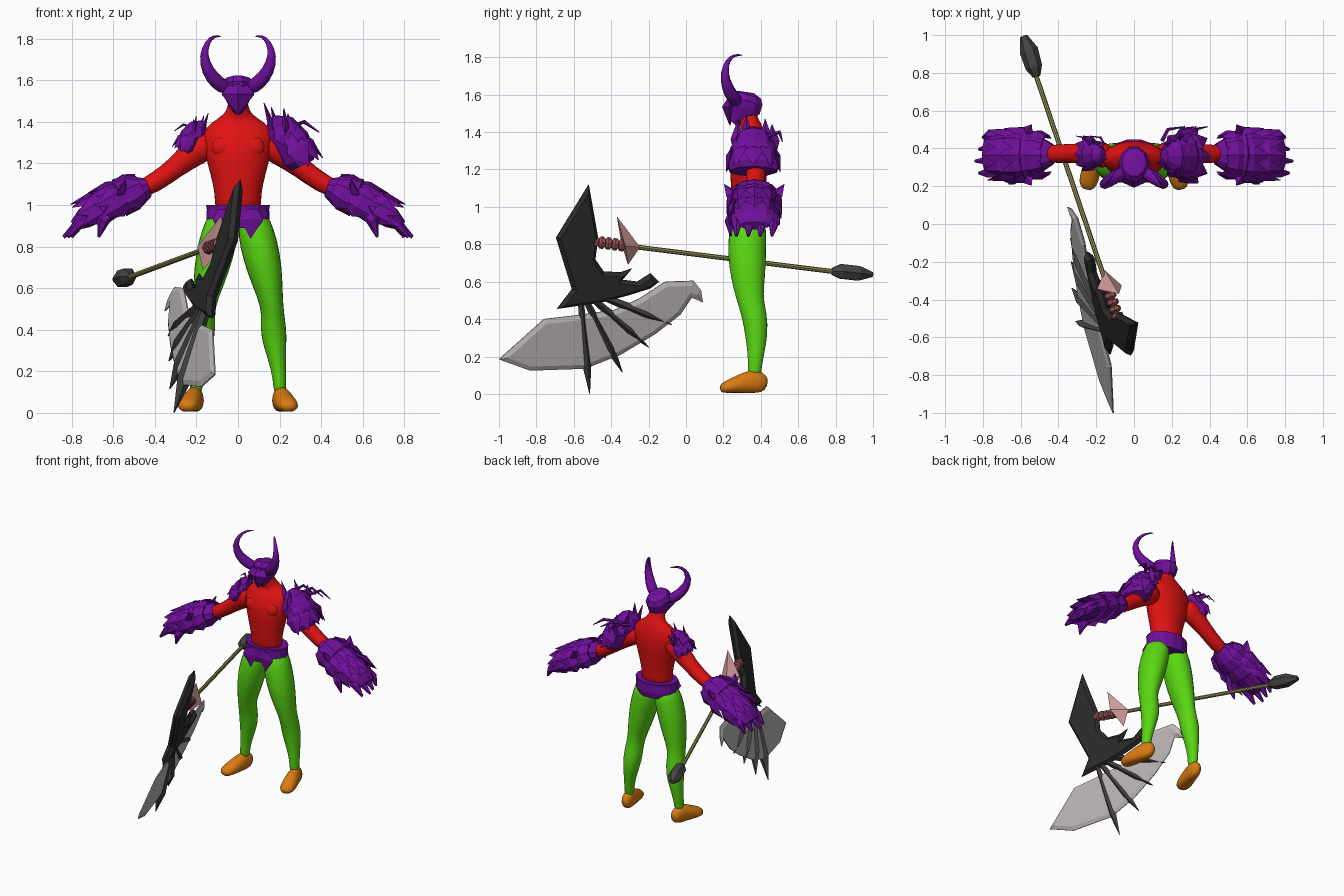
import bpy, bmesh, math
from mathutils import Vector

cube = bpy.data.objects.get("Cube")
if cube:
    bpy.data.objects.remove(cube, do_unlink=True)


def material(name, r, g, b):
    mat = bpy.data.materials.new(name)
    mat.use_nodes = True
    mat.diffuse_color = (r, g, b, 1)
    mat.node_tree.nodes["Principled BSDF"].inputs["Base Color"].default_value = (r, g, b, 1)
    return mat


PURPLE = material("purple armour", .16, .005, .33)
RED = material("red cloth", .75, .006, .006)
GREEN = material("green trousers", .1, .68, .006)
ORANGE = material("orange shoes", .7, .2, .006)
SILVER = material("silver blade", .52, .48, .49)
BLACK = material("black metal", .025, .025, .025)
GREY = material("dark grey metal", .055, .058, .055)
OLIVE = material("olive shaft", .3, .28, .09)
PINK = material("pink guard", .65, .34, .33)
ROSE = material("rose grip", .32, .09, .09)
X, Y, Z = Vector((1, 0, 0)), Vector((0, 1, 0)), Vector((0, 0, 1))


def finish(name, bm, mat, smooth=False):
    """Turn a bmesh into a named object, rounded when smooth."""
    bmesh.ops.recalc_face_normals(bm, faces=bm.faces)
    for face in bm.faces:
        face.smooth = smooth
    mesh = bpy.data.meshes.new(name)
    bm.to_mesh(mesh)
    bm.free()
    mesh.materials.append(mat)
    obj = bpy.data.objects.new(name, mesh)
    bpy.context.collection.objects.link(obj)
    if smooth:
        obj.modifiers.new("round", 'SUBSURF').levels = 1
        obj.modifiers["round"].render_levels = 1
    return obj


def loft(bm, rings, sides=12, ref=Y):
    """Skin ellipses (x, y, z, width, depth); depth runs along ref."""
    points = [Vector(r[:3]) for r in rings]
    loops = []
    for i, ring in enumerate(rings):
        along = (points[min(i + 1, len(points) - 1)] - points[max(i - 1, 0)]).normalized()
        u = ref.cross(along).normalized()
        v = along.cross(u)
        loop = []
        for k in range(sides):
            a = math.tau * k / sides
            loop.append(bm.verts.new(points[i] + u * ring[3] * math.cos(a) + v * ring[4] * math.sin(a)))
        loops.append(loop)
    for low, high in zip(loops, loops[1:]):
        for k in range(sides):
            n = (k + 1) % sides
            bm.faces.new((low[k], low[n], high[n], high[k]))
    bm.faces.new(loops[0])
    bm.faces.new(loops[-1])


def spike(bm, base, tip, width, thick, ref, belly=.35):
    """Four-sided pointed plate, widest at the belly fraction."""
    base, tip = Vector(base), Vector(tip)
    mid = base.lerp(tip, belly) + ref * thick * .4
    loft(bm, [(*base, width * .5, thick * .5), (*mid, width, thick), (*tip, .002, .002)], 4, ref)


def side(rings, s):
    return [(r[0] * s, *r[1:]) for r in rings]


# Torso and neck, as height, half width, middle y, half depth
bm = bmesh.new()
loft(bm, [(0, y, z, w, d) for z, w, y, d in (
    (.96, .118, .335, .088), (1.03, .112, .333, .088), (1.1, .122, .333, .094),
    (1.2, .15, .335, .103), (1.28, .17, .34, .106), (1.35, .175, .352, .088),
    (1.4, .13, .357, .065), (1.43, .068, .35, .055), (1.47, .05, .33, .052),
    (1.53, .045, .32, .05))], 16)
finish("torso", bm, RED, True)

# Chest muscles
bm = bmesh.new()
for s in (1, -1):
    loft(bm, [(s * .02, .275, 1.27, .035, .02), (s * .07, .268, 1.275, .06, .034),
              (s * .13, .29, 1.29, .04, .025)], 10)
finish("chest_muscles", bm, RED, True)

# Belt with hanging flaps
bm = bmesh.new()
loft(bm, [(0, .338, z, w, d) for z, w, d in (
    (.89, .142, .102), (.93, .152, .113), (.98, .15, .11), (1.0, .154, .112), (1.0, .12, .09))], 14)
for s in (1, -1):
    spike(bm, (s * .07, .235, .98), (s * .06, .235, .84), .055, .012, -Y)
finish("belt", bm, PURPLE)

LEG = ((.072, .34, .96, .07, .085), (.085, .33, .87, .092, .105), (.115, .325, .75, .095, .108),
       (.143, .332, .62, .076, .095), (.163, .34, .52, .056, .076), (.168, .358, .45, .06, .07),
       (.172, .374, .37, .066, .068), (.186, .377, .27, .046, .056), (.2, .37, .17, .032, .038),
       (.203, .365, .08, .034, .038))
FOOT = ((.195, .435, .045, .02, .03), (.2, .4, .06, .042, .066), (.21, .345, .065, .045, .07),
        (.23, .27, .045, .055, .05), (.245, .21, .035, .052, .035), (.25, .182, .022, .025, .02))
ARM = ((.12, .36, 1.31, .08, .075), (.2, .368, 1.265, .075, .068), (.3, .375, 1.18, .05, .052),
       (.4, .372, 1.105, .05, .052), (.5, .37, 1.06, .042, .045))
HORN = ((.045, .28, 1.555, .035, .035), (.1, .25, 1.585, .038, .038), (.148, .217, 1.645, .032, .032),
        (.168, .203, 1.72, .022, .022), (.148, .222, 1.785, .013, .013), (.115, .26, 1.815, .008, .008),
        (.08, .305, 1.81, .002, .002))
GAUNTLET = ((.43, .37, 1.085, .045, .055), (.5, .368, 1.06, .085, .1), (.57, .365, 1.035, .095, .14),
            (.58, .365, 1.03, .075, .11), (.66, .365, .985, .08, .14), (.67, .365, .98, .06, .11),
            (.74, .365, .935, .05, .11), (.79, .365, .9, .025, .08))


def gauntlet(name, s):
    """Flared forearm guard covered in rows of pointed plates, with claws."""
    bm = bmesh.new()
    loft(bm, side(GAUNTLET, s), 10)
    along, up = Vector((s * .87, 0, -.5)), Vector((s * .5, 0, .87))
    for x, z, high, wide in ((.46, 1.08, .07, .1), (.54, 1.04, .075, .12), (.63, 1.0, .06, .11)):
        for k in range(-3, 4):
            a = k * .62
            out = (up * math.cos(a) + Y * math.sin(a)).normalized()
            start = Vector((s * x, .365, z)) + up * high * math.cos(a) + Y * wide * math.sin(a)
            spike(bm, start, start + along * .15 + out * .03, .055, .018, out)
    # Cuff points leaning back to the elbow
    for k in (-1, 0, 1):
        root = Vector((s * .56, .365 + k * .1, 1.05 - abs(k) * .02))
        spike(bm, root, root - along * .06 + up * .07 + Y * k * .06, .04, .02, up)
    # Four fingers and a thumb
    for k in range(4):
        y = .27 + k * .063
        loft(bm, [(s * .7, y, .945, .03, .032), (s * .77, y + .003 * k, .905, .026, .027),
                  (s * (.84 - .02 * abs(k - 1)), y, .845, .008, .008)], 6)
    loft(bm, [(s * .6, .27, 1.0, .035, .03), (s * .65, .23, .92, .03, .025), (s * .67, .24, .845, .006, .006)], 6)
    finish(name, bm, PURPLE)


# Paired limbs, armour and horns
for label, s in (("left", 1), ("right", -1)):
    for part, rings, mat, ref in (("leg", LEG, GREEN, Y), ("foot", FOOT, ORANGE, Z),
                                  ("arm", ARM, RED, Y), ("horn", HORN, PURPLE, Y)):
        bm = bmesh.new()
        loft(bm, side(rings, s), 12, ref)
        for v in bm.verts:
            v.co.z = max(v.co.z, .006)
        finish(label + "_" + part, bm, mat, True)
    gauntlet(label + "_gauntlet", s)


def shoulder(name, s, centre, size):
    """Domed shoulder guard with shingles and upright feather points."""
    bm = bmesh.new()
    loft(bm, [(-.09, 0, .11, .03, .04), (-.05, 0, .07, .08, .09), (.01, 0, 0, .09, .13),
              (.045, 0, -.08, .085, .145), (.06, 0, -.11, .06, .13)], 10)
    down, out = Vector((.5, 0, -.87)), Vector((.87, 0, .5))
    for x, z, wide in ((-.06, .08, .08), (0, .01, .11)):
        for k in range(-2, 3):
            way = (out * math.cos(k * .7) + Y * math.sin(k * .7)).normalized()
            start = Vector((x, 0, z)) + out * .06 * math.cos(k * .7) + Y * wide * math.sin(k * .7)
            spike(bm, start, start + down * .15 + way * .035, .06, .018, way)
    for y, x, z in ((-.04, -.125, .19), (-.09, -.03, .165), (.0, .0, .12), (.07, -.09, .17), (.11, -.01, .14)):
        spike(bm, (x * .5 - .01, y, .0), (x, y * .9, z), .035, .02, out)
    # Thin plumes sweeping over the back
    for k in range(3):
        loft(bm, [(-.1 + k * .06, .08, .08, .012, .012), (-.07 + k * .07, .14, .1, .01, .01),
                  (.02 + k * .06, .155, .05, .003, .003)], 5, Z)
    for v in bm.verts:
        v.co = Vector((v.co.x * s, v.co.y, v.co.z)) * size + Vector(centre)
    finish(name, bm, PURPLE)


shoulder("left_shoulder_guard", 1, (.25, .36, 1.3), 1)
shoulder("right_shoulder_guard", -1, (-.22, .37, 1.325), .62)

# Helmet with pointed mask
bm = bmesh.new()
loft(bm, [(0, y, z, w, d) for z, w, y, d in (
    (1.45, .02, .25, .025), (1.49, .05, .285, .065), (1.53, .072, .31, .095),
    (1.57, .082, .317, .1), (1.6, .066, .328, .08), (1.613, .025, .33, .035))], 10)
spike(bm, (0, .245, 1.585), (0, .235, 1.435), .08, .035, -Y)
finish("helmet", bm, PURPLE)

# Weapon shaft, grip rings and pommel
BUTT, HEAD = Vector((-.53, .82, .65)), Vector((-.085, -.5, .815))


def shaft_ring(t, radius):
    return (*BUTT.lerp(HEAD, t), radius, radius)


bm = bmesh.new()
loft(bm, [shaft_ring(0, .013), shaft_ring(1, .013)], 8, Z)
finish("weapon_shaft", bm, OLIVE)
bm = bmesh.new()
for k in range(5):
    t = .87 + k * .027
    loft(bm, [shaft_ring(t, .02), shaft_ring(t + .005, .033), shaft_ring(t + .018, .033), shaft_ring(t + .025, .02)], 8, Z)
finish("weapon_grip", bm, ROSE)
bm = bmesh.new()
loft(bm, [(-.515, .78, .655, .02, .02), (-.53, .83, .655, .045, .045),
          (-.557, .92, .645, .05, .045), (-.585, .995, .638, .02, .015)], 6, Z)
finish("weapon_pommel", bm, GREY)

# Flared four-cornered guard
bm = bmesh.new()
tip, back, *rim = [bm.verts.new(p) for p in (
    (-.155, -.245, .785), (-.14, -.335, .8), (-.08, -.37, .95), (-.195, -.345, .8),
    (-.17, -.31, .69), (-.065, -.325, .79))]
for k in range(4):
    bm.faces.new((tip, rim[k], rim[k - 1]))
    bm.faces.new((back, rim[k - 1], rim[k]))
finish("weapon_guard", bm, PINK)

# The axe head lies in one slanted plane
SLOPE_Y, SLOPE_Z = -.301, .283
NORMAL = Vector((1, -SLOPE_Y, -SLOPE_Z)).normalized()


def on_plane(y, z):
    return Vector((-.463 + SLOPE_Y * y + SLOPE_Z * z, y, z))


def blade(name, outline, thick, bevel, mat):
    """Thin plate with bevelled edges on both faces."""
    bm = bmesh.new()
    caps = [[bm.verts.new(on_plane(*p) + NORMAL * d) for p in outline] for d in (-.003, .003)]
    faces = [bm.faces.new(c) for c in caps]
    for k in range(len(outline)):
        bm.faces.new((caps[0][k - 1], caps[0][k], caps[1][k], caps[1][k - 1]))
    bmesh.ops.recalc_face_normals(bm, faces=bm.faces)
    bmesh.ops.inset_individual(bm, faces=faces, thickness=bevel, depth=thick, use_even_offset=True)
    finish(name, bm, mat)


blade("silver_blade", [(-1, .185), (-.76, .4), (-.59, .42), (-.38, .45), (-.25, .51), (-.11, .6),
                       (.04, .605), (.08, .555), (.09, .49), (.03, .515), (-.03, .425), (-.165, .32),
                       (-.35, .21), (-.54, .135), (-.835, .125)], .01, .025, SILVER)
blade("axe_mount", [(-.52, 1.12), (-.47, .835), (-.485, .72), (-.44, .655), (-.35, .65), (-.29, .67),
                    (-.34, .61), (-.26, .6), (-.19, .645), (-.145, .6), (-.19, .565), (-.3, .53), (-.45, .49),
                    (-.69, .455), (-.61, .56), (-.695, .835)], .022, .018, BLACK)

# Fan of long spikes over the blade
bm = bmesh.new()
for y, z in ((-.515, .002), (-.34, .115), (-.2, .25), (-.075, .37)):
    root, end = on_plane(-.57, .57), on_plane(y, z)
    loft(bm, [(*root, .014, .02), (*root.lerp(end, .72), .026, .036), (*end, .002, .003)], 4, NORMAL)
finish("blade_spikes", bm, GREY)
